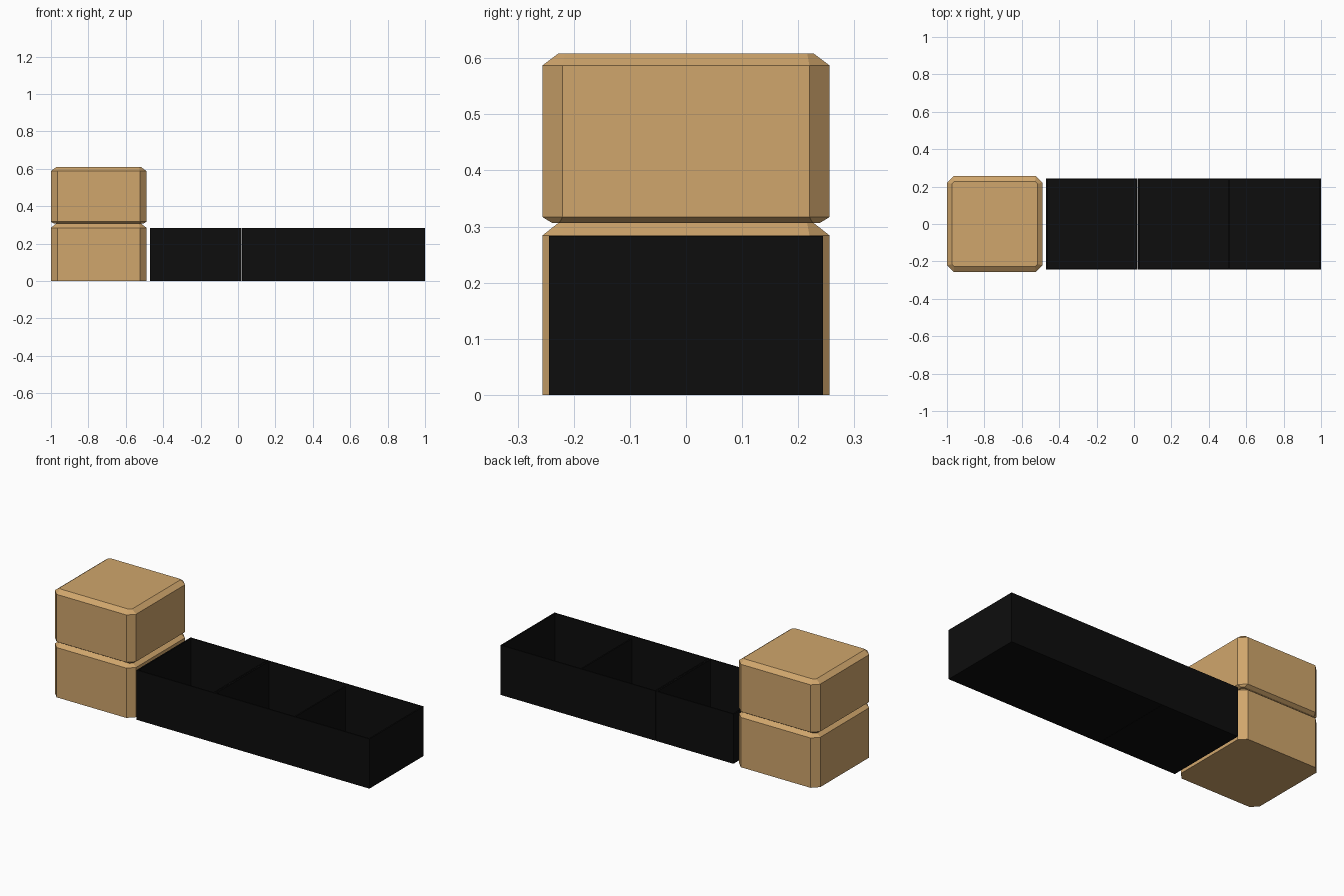
import bpy, bmesh

if "Cube" in bpy.data.objects:
    bpy.data.objects.remove(bpy.data.objects["Cube"])


def material(name, rgb):
    m = bpy.data.materials.new(name)
    m.diffuse_color = (*rgb, 1)
    m.use_nodes = True
    m.node_tree.nodes["Principled BSDF"].inputs["Base Color"].default_value = m.diffuse_color
    return m


tan = material("tan", (0.63, 0.38, 0.15))
black = material("black", (0.004, 0.004, 0.004))


def finish(name, bm, mat):
    bmesh.ops.recalc_face_normals(bm, faces=bm.faces)
    me = bpy.data.meshes.new(name)
    bm.to_mesh(me)
    bm.free()
    me.materials.append(mat)
    ob = bpy.data.objects.new(name, me)
    bpy.context.collection.objects.link(ob)
    return ob


def chamfered_block(name, cx, half, levels):
    """Loft square rings with cut corners; levels are (height, inset)."""
    bm = bmesh.new()
    rings = []
    for z, inset in levels:
        a, b = half - inset, half - 0.036
        b = min(a, b)
        # slightly cut corners stay on the inset rings
        c = b if inset == 0 else a - 0.012
        pts = [(a, -c), (a, c), (c, a), (-c, a), (-a, c), (-a, -c), (-c, -a), (c, -a)]
        rings.append([bm.verts.new((cx + x, y, z)) for x, y in pts])
    for lo, hi in zip(rings, rings[1:]):
        for i in range(8):
            j = (i + 1) % 8
            bm.faces.new((lo[i], lo[j], hi[j], hi[i]))
    bm.faces.new(rings[0])
    bm.faces.new(rings[-1])
    return finish(name, bm, tan)


# Two stacked blocks
chamfered_block("lower_block", -0.745, 0.256, [(0, 0), (0.284, 0), (0.306, 0.028)])
chamfered_block("upper_block", -0.745, 0.256,
                [(0.306, 0.018), (0.317, 0), (0.587, 0), (0.608, 0.028)])

# Open trays
HALF_Y, TOP, WALL = 0.244, 0.283, 0.008


def open_tray(name, x0, x1):
    """Box without a lid: outer shell, rim, inner walls and floor."""
    bm = bmesh.new()

    def ring(d, z):
        pts = [(x0 + d, -HALF_Y + d), (x1 - d, -HALF_Y + d), (x1 - d, HALF_Y - d), (x0 + d, HALF_Y - d)]
        return [bm.verts.new((x, y, z)) for x, y in pts]

    rings = [ring(0, 0), ring(0, TOP), ring(WALL, TOP), ring(WALL, WALL)]
    for lo, hi in zip(rings, rings[1:]):
        for i in range(4):
            j = (i + 1) % 4
            bm.faces.new((lo[i], lo[j], hi[j], hi[i]))
    bm.faces.new(rings[0])
    bm.faces.new(rings[-1])
    return finish(name, bm, black)


open_tray("single_tray", -0.47, 0.019)
open_tray("double_tray", 0.021, 1.0)

# Low partition in the middle of the long tray
bm = bmesh.new()
bmesh.ops.create_cube(bm, size=1)
for v in bm.verts:
    v.co.x = 0.51 + v.co.x * WALL
    v.co.y *= 2 * (HALF_Y - WALL)
    v.co.z = WALL + (v.co.z + 0.5) * (0.27 - WALL)
finish("partition", bm, black)
